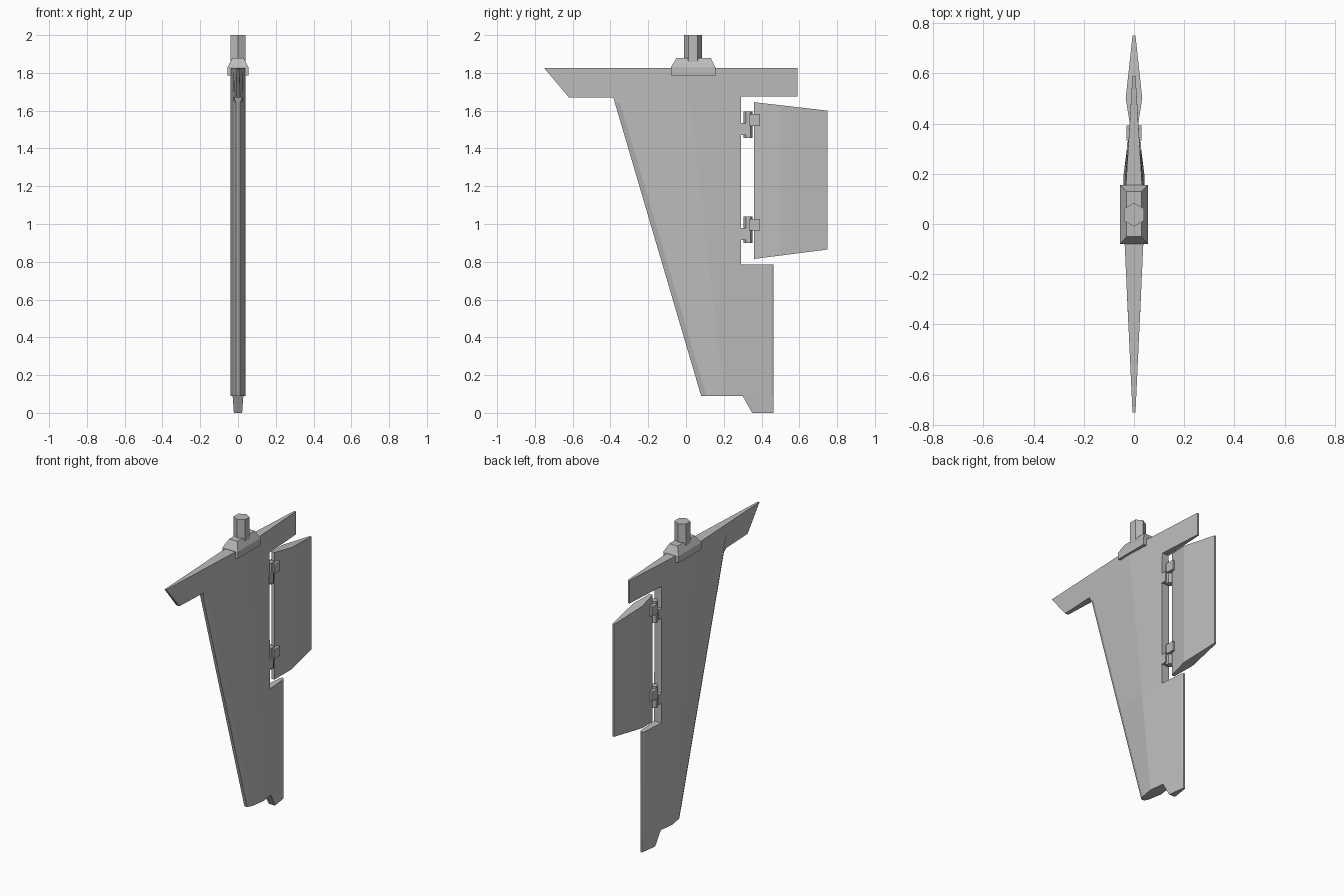
import bpy, bmesh, math
from mathutils import Vector

cube = bpy.data.objects.get("Cube")
if cube:
    bpy.data.objects.remove(cube)

grey = bpy.data.materials.new("grey metal")
grey.use_nodes = True
colour = (0.5, 0.5, 0.5, 1)
grey.diffuse_color = colour
grey.node_tree.nodes["Principled BSDF"].inputs["Base Color"].default_value = colour


def finish(name, bm):
    bmesh.ops.recalc_face_normals(bm, faces=bm.faces)
    mesh = bpy.data.meshes.new(name)
    bm.to_mesh(mesh)
    bm.free()
    mesh.materials.append(grey)
    obj = bpy.data.objects.new(name, mesh)
    bpy.context.collection.objects.link(obj)
    return obj


def foil(name, outline, cuts, half_width):
    """Side outline (y, z), creased along cut lines, thickened by a rule."""
    bm = bmesh.new()
    bm.faces.new([bm.verts.new((0, y, z)) for y, z in outline])
    for (y1, z1), (y2, z2) in cuts:
        bmesh.ops.bisect_plane(bm, geom=bm.verts[:] + bm.edges[:] + bm.faces[:],
                               dist=1e-5, plane_co=(0, y1, z1),
                               plane_no=(0, z2 - z1, y1 - y2))
    left = bm.verts[:]
    new = bmesh.ops.extrude_face_region(bm, geom=bm.faces[:], use_keep_orig=True)
    right = [g for g in new["geom"] if isinstance(g, bmesh.types.BMVert)]
    for side, verts in ((1, left), (-1, right)):
        for v in verts:
            v.co.x = side * half_width(v.co.y, v.co.z)
    return finish(name, bm)


def box(name, y, z, hx, top=None):
    """Box over a y and z range; top gives an inset frustum above it."""
    bm = bmesh.new()
    rings = [(y, z[0], hx), (y, z[1], hx)]
    if top:
        rings.append(top)
    loops = [[bm.verts.new((sx * w, ys[i], h))
              for sx, i in ((-1, 0), (1, 0), (1, 1), (-1, 1))] for ys, h, w in rings]
    bm.faces.new(loops[0])
    bm.faces.new(loops[-1])
    for a, b in zip(loops, loops[1:]):
        for i in range(4):
            j = (i + 1) % 4
            bm.faces.new((a[i], a[j], b[j], b[i]))
    return finish(name, bm)


def hex_post(name, y, z, radius):
    bm = bmesh.new()
    bmesh.ops.create_cone(bm, cap_ends=True, segments=6, radius1=radius,
                          radius2=radius, depth=z[1] - z[0])
    bmesh.ops.translate(bm, verts=bm.verts, vec=Vector((0, y, sum(z) / 2)))
    obj = finish(name, bm)
    return obj


def ramp(points, y):
    """Piecewise linear lookup."""
    if y <= points[0][0]:
        return points[0][1]
    for (a, u), (b, v) in zip(points, points[1:]):
        if y <= b:
            return u + (v - u) * (y - a) / (b - a)
    return points[-1][1]


# Main blade with its top crossbar
TOP, FOOT = 1.67, 0.09


def blade_half_width(y, z):
    t = (TOP - z) / (TOP - FOOT)
    ridge = 0.02 + 0.18 * t
    if z > TOP - 0.005:
        return ramp([(-0.75, 0.006), (ridge, 0.041), (0.59, 0.006)], y)
    if z < 0.79 and y > 0.459:
        return 0.006
    nose = -0.385 + 0.465 * t
    return ramp([(nose, 0.01), (nose + 0.028, 0.025), (ridge, 0.041),
                 (0.59 - 0.13 * t, 0.008)], y)


foil("rudder_blade",
     [(-0.75, 1.825), (-0.62, TOP), (-0.385, TOP), (0.08, FOOT), (0.3, FOOT),
      (0.35, 0), (0.463, 0), (0.463, 0.785), (0.29, 0.785), (0.29, 1.675),
      (0.59, 1.675), (0.59, 1.825)],
     [((0, TOP), (1, TOP)), ((0, 1.64), (1, 1.64)), ((0, FOOT), (1, FOOT)),
      ((0, 0.785), (1, 0.785)), ((0.29, 0), (0.29, 1)), ((0.452, 0), (0.452, 1)),
      ((0.02, TOP), (0.2, FOOT)), ((-0.357, TOP), (0.108, FOOT))],
     blade_half_width)

# Hinged trailing flap
foil("trailing_flap",
     [(0.36, 0.815), (0.75, 0.865), (0.75, 1.6), (0.36, 1.645)],
     [((0.5, 0), (0.5, 1))],
     lambda y, z: ramp([(0.36, 0.01), (0.5, 0.033), (0.75, 0.006)], y))

# Two hinges, each with a pin and two lugs
for label, z in (("upper", 1.525), ("lower", 0.97)):
    hex_post(label + "_hinge_pin", 0.329, (z - 0.07, z + 0.07), 0.024)
    box(label + "_blade_lug", (0.285, 0.325), (z - 0.055, z + 0.01), 0.028)
    box(label + "_flap_lug", (0.333, 0.393), (z - 0.005, z + 0.057), 0.03)

# Collar and steering post
box("collar", (-0.08, 0.155), (1.785, 1.83), 0.055, ((-0.05, 0.13), 1.88, 0.03))
hex_post("steering_post", 0.037, (1.83, 2.0), 0.047)
